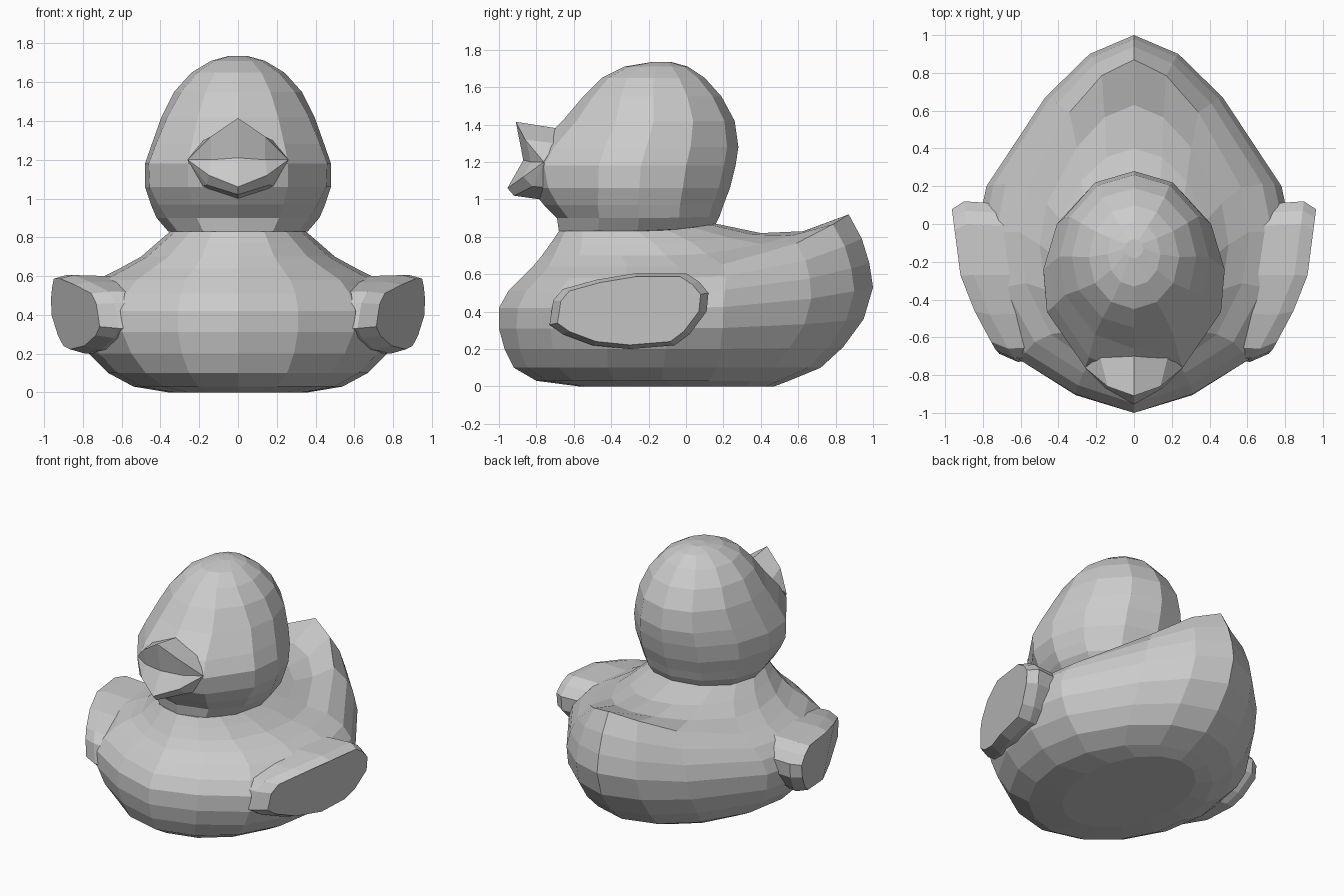
import bpy, bmesh

if "Cube" in bpy.data.objects:
    bpy.data.objects.remove(bpy.data.objects["Cube"])


def loft(name, rings, closed=True, cap=True, mirror=False):
    """Skin a stack of equal-length point rings with flat quads."""
    bm = bmesh.new()
    rows = [[bm.verts.new(p) for p in ring] for ring in rings]
    n = len(rows[0])
    for a, b in zip(rows, rows[1:]):
        for i in range(n if closed else n - 1):
            j = (i + 1) % n
            bm.faces.new((a[i], a[j], b[j], b[i]))
    if cap:
        bm.faces.new(rows[0])
        bm.faces.new(rows[-1])
    bmesh.ops.remove_doubles(bm, verts=bm.verts, dist=0.0005)
    bmesh.ops.recalc_face_normals(bm, faces=bm.faces)
    mesh = bpy.data.meshes.new(name)
    bm.to_mesh(mesh)
    bm.free()
    obj = bpy.data.objects.new(name, mesh)
    bpy.context.collection.objects.link(obj)
    if mirror:
        obj.modifiers.new("Mirror", 'MIRROR').use_clip = True
    return obj


def outline(half, round_half, k, zf, zb, yf, yb, w):
    """Symmetric horizontal ring; k blends the shaped outline to an oval."""
    yc, h = (yf + yb) / 2, (yb - yf) / 2
    pts = []
    for (u, v), (cu, cv) in zip(half, round_half):
        u, v = u + (cu - u) * k, v + (cv - v) * k
        pts.append((u * w, yc + v * h, zf + (zb - zf) * max(0, v) ** 2))
    return pts + [(-x, y, z) for x, y, z in pts[-2:0:-1]]


def oval(n):
    from math import sin, cos, pi
    return [(sin(pi * i / (n - 1)), -cos(pi * i / (n - 1))) for i in range(n)]


# Body: pointed towards the tail, which sweeps up and folds down to the back
body_half = [(0, -1), (.37, -.9), (.72, -.72), (.94, -.4), (1, -.08),
             (.93, .2), (.56, .67), (.28, .9), (0, 1)]
body_rows = [  # blend, z front, z back, y front, y back, half width
    (1, 0, 0, -.57, .47, .36),
    (.9, .03, .03, -.80, .55, .54),
    (.7, .10, .10, -.92, .72, .67),
    (.4, .20, .21, -.97, .84, .77),
    (.15, .31, .36, -1, .95, .83),
    (0, .42, .53, -1, 1, .84),
    (0, .51, .66, -.95, .98, .80),
    (0, .58, .79, -.88, .94, .73),
    (0, .64, .92, -.82, .87, .61),
    (.3, .70, .83, -.77, .63, .50),
    (.7, .77, .82, -.72, .40, .42),
    (1, .83, .87, -.68, .16, .35),
]
loft("body", [outline(body_half, oval(9), *r) for r in body_rows])

# Head: egg shape drawn forward to the bill
head_half = [(0, -1), (.54, -.82), (.96, -.3), (1, .1), (.85, .53), (.46, .89), (0, 1)]
head_rows = [
    (1, .83, .87, -.68, .16, .36),
    (.9, .90, .91, -.69, .18, .42),
    (.5, .97, .97, -.76, .20, .45),
    (.1, 1.06, 1.06, -.83, .235, .48),
    (0, 1.18, 1.18, -.86, .265, .48),
    (.1, 1.28, 1.28, -.80, .28, .445),
    (.4, 1.42, 1.42, -.66, .26, .395),
    (.8, 1.55, 1.55, -.55, .19, .33),
    (1, 1.65, 1.65, -.45, .10, .24),
    (1, 1.71, 1.71, -.33, .01, .14),
    (1, 1.735, 1.735, -.18, -.08, .05),
]
loft("head", [outline(head_half, oval(7), *r) for r in head_rows])

# Bill: open upper and lower lips meeting at the mouth corners
corner = (.26, -.76, 1.2)
bill_rows = [
    [(0, -.69, 1.38), (.18, -.70, 1.30), corner],
    [(0, -.91, 1.415), (.14, -.86, 1.32), corner],
    [(0, -.87, 1.21), (.14, -.83, 1.20), corner],
    [(0, -.955, 1.06), (.15, -.87, 1.12), corner],
    [(0, -.92, 1.02), (.16, -.82, 1.07), corner],
    [(0, -.78, 1.00), (.20, -.72, 1.06), corner],
]
loft("bill", bill_rows, closed=False, cap=False, mirror=True)

# Wings: rounded pads leaning outwards to the rear
wing = [(-.73, .33), (-.71, .46), (-.66, .52), (-.48, .57), (-.27, .605), (0, .605),
        (.07, .56), (.12, .50), (.11, .40), (.02, .28), (-.06, .22), (-.3, .20),
        (-.5, .22), (-.66, .28)]


def wing_ring(scale, depth):
    ring = []
    for y, z in wing:
        y2, z2 = -.3 + (y + .3) * scale, .42 + (z - .42) * scale
        x = .915 + .13 * (y2 + .3) - .45 * max(0, -.3 - y2) ** 1.2
        x -= .35 * max(0, .36 - z2)
        ring.append((x - depth, y2, z2))
    return ring


loft("wings", [wing_ring(.96, .32), wing_ring(1, .07), wing_ring(.9, 0)], mirror=True)
